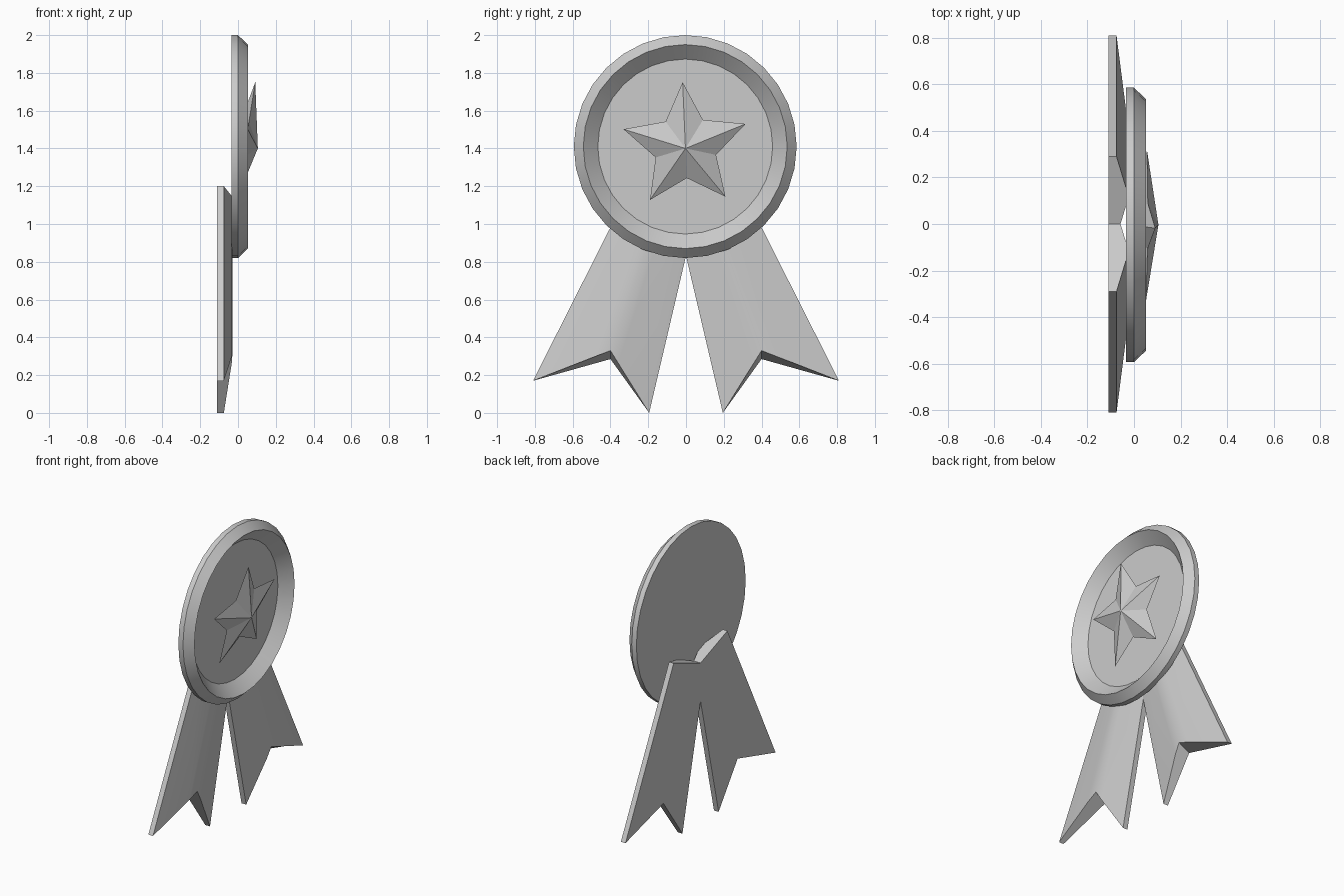
import bpy, bmesh, math
from mathutils import Vector

if "Cube" in bpy.data.objects:
    bpy.data.objects.remove(bpy.data.objects["Cube"])


def make_object(name, bm, smooth):
    bmesh.ops.recalc_face_normals(bm, faces=bm.faces)
    mesh = bpy.data.meshes.new(name)
    bm.to_mesh(mesh)
    bm.free()
    obj = bpy.data.objects.new(name, mesh)
    bpy.context.collection.objects.link(obj)
    if smooth:
        bpy.ops.object.select_all(action='DESELECT')
        obj.select_set(True)
        bpy.context.view_layer.objects.active = obj
        bpy.ops.object.shade_smooth_by_angle(angle=math.radians(30))
    return obj


def bridge(bm, a, b):
    n = len(a)
    for i in range(n):
        bm.faces.new((a[i], a[(i + 1) % n], b[(i + 1) % n], b[i]))


# Medal disc: (x, radius) profile turned around the x axis
def medal_disc(cy=-0.004, cz=1.41, sides=32):
    profile = [(-0.035, 0.59), (0.0, 0.59), (0.052, 0.54), (-0.02, 0.463)]
    bm = bmesh.new()
    rings = []
    for x, r in profile:
        rings.append([bm.verts.new((x, cy + r * math.cos(math.tau * i / sides),
                                    cz + r * math.sin(math.tau * i / sides)))
                      for i in range(sides)])
    for a, b in zip(rings, rings[1:]):
        bridge(bm, a, b)
    bm.faces.new(rings[0])
    bm.faces.new(rings[-1])
    make_object("medal_disc", bm, True)


# Star: double-sided five-point pyramid, leaning slightly forward at the top
def star():
    centre = Vector((0.037, -0.003, 1.411))
    lean, depth = 0.16, 0.068
    bm = bmesh.new()
    rim = []
    for i in range(10):
        r = 0.34 if i % 2 == 0 else 0.168
        a = math.radians(92.5 + 36 * i)
        y, z = r * math.cos(a), r * math.sin(a)
        rim.append(bm.verts.new(centre + Vector((lean * z, y, z))))
    for s in (1, -1):
        apex = bm.verts.new(centre + s * depth * Vector((1, 0, -lean)))
        for i in range(10):
            bm.faces.new((rim[i], rim[(i + 1) % 10], apex))
    make_object("star", bm, False)


# Ribbon tail: flat back, gently crowned front, notched end
def ribbon(name, side):
    top_out, top_in = Vector((0.29, 1.2)), Vector((-0.056, 1.07))
    tip_out, tip_in = Vector((0.81, 0.17)), Vector((0.195, 0.0))
    columns = [(0, -0.075), (0.4, -0.033), (0.5, -0.028), (0.6, -0.033), (1, -0.075)]

    def end_point(t, notch):
        if t <= 0.5:
            return tip_out.lerp(notch, t * 2)
        return notch.lerp(tip_in, t * 2 - 1)

    bm = bmesh.new()
    top, bottom = [], []
    front = [(t, x, 0.33) for t, x in columns]
    back = [(t, -0.11, 0.285) for t in (1, 0.5, 0)]
    for t, x, notch_z in front + back:
        p = top_out.lerp(top_in, t)
        q = end_point(t, Vector((0.4, notch_z)))
        top.append(bm.verts.new((x, side * p.x, p.y)))
        bottom.append(bm.verts.new((x, side * q.x, q.y)))
    bridge(bm, top, bottom)
    bm.faces.new(top)
    # Each half of the notched end
    bm.faces.new([bottom[i] for i in (0, 1, 2, 6, 7)])
    bm.faces.new([bottom[i] for i in (2, 3, 4, 5, 6)])
    make_object(name, bm, True)


medal_disc()
star()
ribbon("ribbon_left", -1)
ribbon("ribbon_right", 1)
